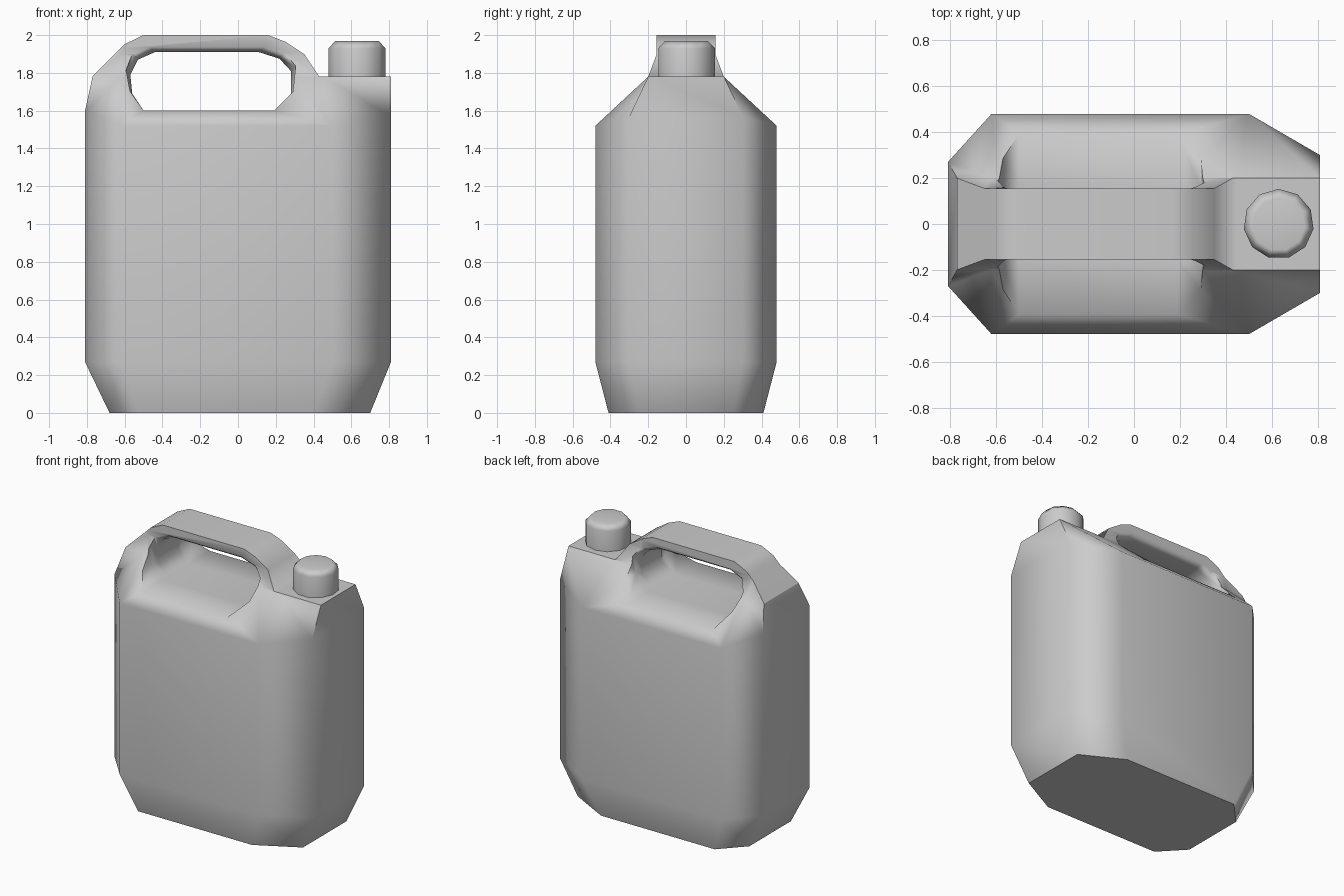
import bpy, bmesh
from math import sin, cos, pi, radians

if "Cube" in bpy.data.objects:
    bpy.data.objects.remove(bpy.data.objects["Cube"])


def loft(name, rings):
    """Closed solid skinned through rings that have equal point counts."""
    bm = bmesh.new()
    vs = [[bm.verts.new(p) for p in ring] for ring in rings]
    n = len(vs[0])
    for a, b in zip(vs, vs[1:]):
        for i in range(n):
            j = (i + 1) % n
            bm.faces.new((a[i], a[j], b[j], b[i]))
    caps = [bm.faces.new(vs[0][::-1]), bm.faces.new(vs[-1])]
    quads = [f for f in bm.faces if f not in caps]
    bmesh.ops.connect_verts_nonplanar(bm, angle_limit=0.01, faces=quads)
    bmesh.ops.recalc_face_normals(bm, faces=bm.faces)
    me = bpy.data.meshes.new(name)
    bm.to_mesh(me)
    bm.free()
    ob = bpy.data.objects.new(name, me)
    bpy.context.collection.objects.link(ob)
    return ob


def mirrored(half):
    """Plan ring from its +y half, listed left to right."""
    return half + [(x, -y, z) for x, y, z in reversed(half)]


def activate(ob):
    bpy.ops.object.select_all(action='DESELECT')
    ob.select_set(True)
    bpy.context.view_layer.objects.active = ob


def boolean(ob, cutter, op):
    activate(ob)
    m = ob.modifiers.new("cut", 'BOOLEAN')
    m.object, m.operation, m.solver = cutter, op, 'EXACT'
    bpy.ops.object.modifier_apply(modifier=m.name)
    bpy.data.objects.remove(cutter)


def smooth(ob, angle):
    activate(ob)
    bpy.ops.object.shade_smooth_by_angle(angle=radians(angle))
    w = ob.modifiers.new("weighted", 'WEIGHTED_NORMAL')
    w.keep_sharp = True


# Body: chamfered box with sloped foot and shoulders, rising to a narrow ridge
outline = [(-0.81, 0.27), (-0.62, 0.48), (0.50, 0.48), (0.81, 0.30)]
foot = [(-0.68, 0.24, 0), (-0.52, 0.41, 0), (0.40, 0.41, 0), (0.70, 0.25, 0)]
waist = [(x, y, 0.27) for x, y in outline]
rim = [(x, y, z) for (x, y), z in zip(outline, (1.60, 1.52, 1.52, 1.57))]


def ridge(y, z):
    return [(x, y, z) for x in (-0.77, -0.62, 0.45, 0.81)]


halves = [foot, waist, rim, ridge(0.20, 1.78), ridge(0.155, 1.90), ridge(0.155, 2.1)]
body = loft("canister_body", [mirrored(h) for h in halves])

# Trim the ridge to the side profile of the handle
profile = [(-1, -0.1), (1, -0.1), (1, 1.781), (0.43, 1.781), (0.35, 1.90),
           (0.25, 1.965), (0.16, 2.0), (-0.50, 2.0), (-0.60, 1.952), (-0.95, 1.602)]
trim = loft("profile_trim", [[(x, y, z) for x, z in profile] for y in (-0.7, 0.7)])
boolean(body, trim, 'INTERSECT')

# Grip opening, widened slightly outside the handle to chamfer its edges
hole = [(-0.50, 1.60), (0.19, 1.60), (0.28, 1.69), (0.28, 1.81), (0.22, 1.875),
        (0.11, 1.91), (-0.44, 1.91), (-0.53, 1.87), (-0.57, 1.79), (-0.56, 1.69)]


def hole_ring(y, grow):
    ring = []
    for x, z in hole:
        t = min(1, (z - 1.60) / 0.25) * grow
        ring.append((x + (t if x > -0.14 else -t), y, z + t))
    return ring


grip = loft("grip_cutter", [hole_ring(y, g) for y, g in (
    (-0.7, 0.03), (-0.16, 0.03), (-0.115, 0), (0.115, 0), (0.16, 0.03), (0.7, 0.03))])
boolean(body, grip, 'DIFFERENCE')
smooth(body, 62)

# Screw cap: eleven sides with a chamfered top
cap = loft("screw_cap", [
    [(0.63 + r * cos(pi / 2 + 2 * pi * i / 11), r * sin(pi / 2 + 2 * pi * i / 11), z)
     for i in range(11)]
    for r, z in ((0.153, 1.76), (0.153, 1.93), (0.115, 1.97))])
smooth(cap, 60)
